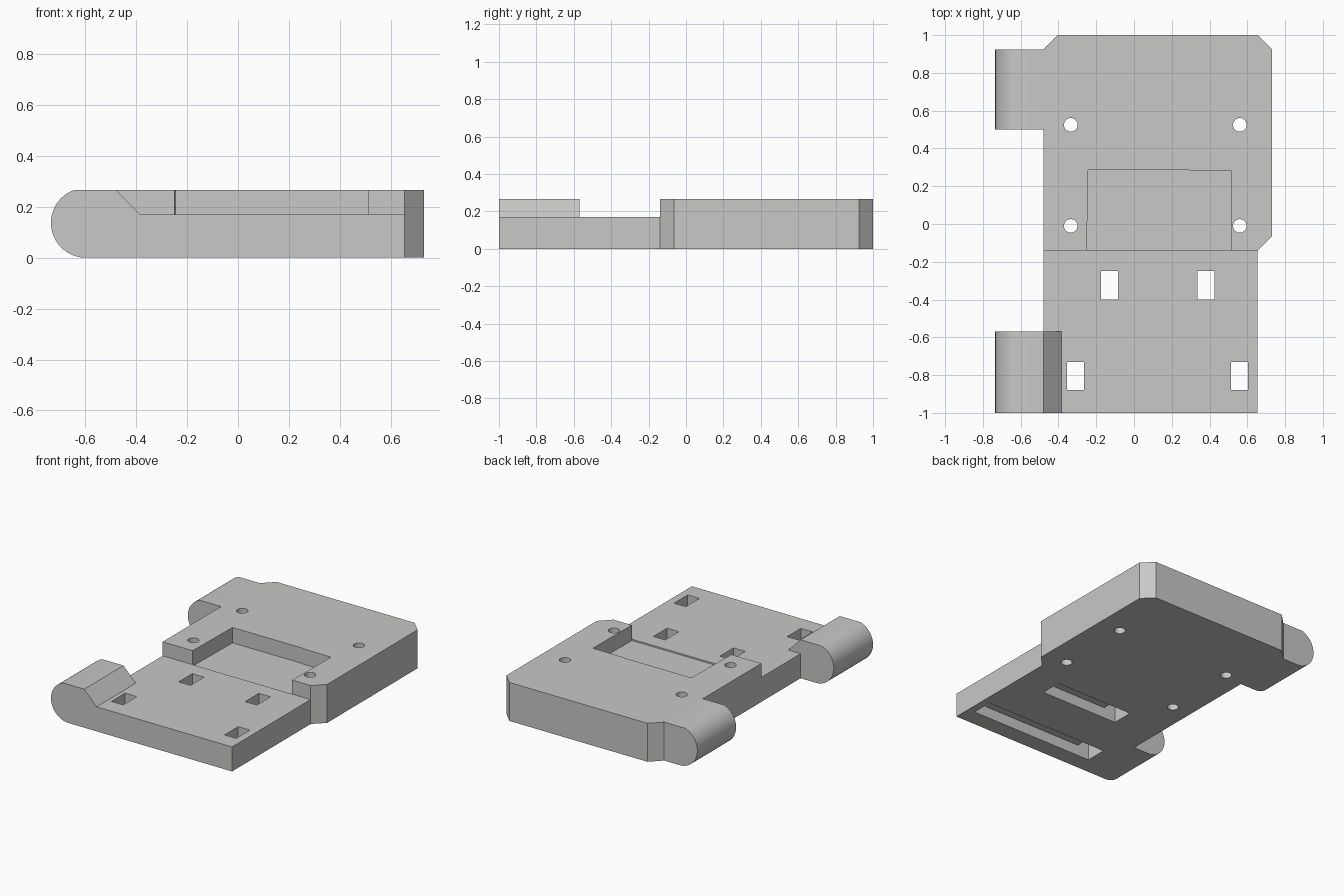
import bpy, bmesh, math
from mathutils import Vector

if "Cube" in bpy.data.objects:
    bpy.data.objects.remove(bpy.data.objects["Cube"])

H = 0.267          # full thickness of the block
DECK = 0.17        # height of the lowered front deck
POCKET = 0.16      # floor height of the rear pocket


def prism(name, points, offset):
    """Solid made by sweeping a closed 3D outline along an offset."""
    bm = bmesh.new()
    face = bm.faces.new([bm.verts.new(p) for p in points])
    new = bmesh.ops.extrude_face_region(bm, geom=[face])["geom"]
    verts = [v for v in new if isinstance(v, bmesh.types.BMVert)]
    bmesh.ops.translate(bm, verts=verts, vec=Vector(offset))
    bmesh.ops.recalc_face_normals(bm, faces=bm.faces)
    mesh = bpy.data.meshes.new(name)
    bm.to_mesh(mesh)
    bm.free()
    obj = bpy.data.objects.new(name, mesh)
    bpy.context.collection.objects.link(obj)
    return obj


def upright(name, outline, z0, z1):
    return prism(name, [(x, y, z0) for x, y in outline], (0, 0, z1 - z0))


def box(name, x0, x1, y0, y1, z0, z1):
    return upright(name, [(x0, y0), (x1, y0), (x1, y1), (x0, y1)], z0, z1)


def combine(target, tool, operation):
    """Apply a boolean and remove the tool object."""
    mod = target.modifiers.new("combine", 'BOOLEAN')
    mod.operation, mod.solver, mod.object = operation, 'EXACT', tool
    bpy.context.view_layer.update()
    graph = bpy.context.evaluated_depsgraph_get()
    mesh = bpy.data.meshes.new_from_object(target.evaluated_get(graph))
    target.modifiers.clear()
    target.data = mesh
    bpy.data.objects.remove(tool)


def lug(name, y0, y1, inner):
    """Round-nosed side lug; inner is the part of its profile inside the body."""
    r, cx = 0.137, -0.598
    top = math.acos((H - r) / r)
    arc = []
    for i in range(33):
        a = math.pi / 2 + top + (math.pi - top) * i / 32
        arc.append((cx + r * math.cos(a), r + r * math.sin(a)))
    return prism(name, [(x, y0, z) for x, z in arc + inner], (0, y1 - y0, 0))


# Body slab with clipped corners
body = upright("mounting_block", [
    (-0.48, -1), (0.655, -1), (0.655, -0.14), (0.73, -0.065),
    (0.73, 0.925), (0.655, 1), (-0.405, 1), (-0.48, 0.925)], 0, H)

# Lowered front deck
combine(body, box("deck_cutter", -0.8, 0.9, -1.2, -0.14, DECK, 0.5), 'DIFFERENCE')

# Open-fronted pocket
combine(body, upright("pocket_cutter", [
    (-0.25, -0.14), (0.513, -0.14), (0.517, 0.281), (0.295, 0.283),
    (0.295, 0.287), (-0.243, 0.287)], POCKET, 0.5), 'DIFFERENCE')

# Side lugs: rear is flush with the top, front ramps down to the deck
combine(body, lug("rear_lug", 0.5, 0.925, [(-0.44, 0), (-0.44, H)]), 'UNION')
combine(body, lug("front_lug", -1, -0.57,
                  [(-0.37, 0), (-0.37, 0.155), (-0.48, H)]), 'UNION')

# Round screw holes
for x in (-0.335, 0.56):
    for y in (-0.01, 0.525):
        ring = [(x + 0.036 * math.cos(i * math.tau / 32),
                 y + 0.036 * math.sin(i * math.tau / 32)) for i in range(32)]
        combine(body, upright("screw_cutter", ring, -0.1, 0.5), 'DIFFERENCE')

# Strap slots, joined in pairs by a channel on the underside
for x0, x1, y0, y1 in ((-0.175, 0.425, -0.40, -0.25),
                       (-0.355, 0.603, -0.88, -0.73)):
    combine(body, box("channel_cutter", x0, x1, y0, y1, -0.1, 0.075), 'DIFFERENCE')
    for a, b in ((x0, x0 + 0.09), (x1 - 0.09, x1)):
        combine(body, box("slot_cutter", a, b, y0, y1, -0.1, 0.5), 'DIFFERENCE')

# Single grey colour
grey = bpy.data.materials.new("grey")
grey.diffuse_color = (0.58, 0.58, 0.57, 1)
grey.use_nodes = True
grey.node_tree.nodes["Principled BSDF"].inputs["Base Color"].default_value = grey.diffuse_color
body.data.materials.clear()
body.data.materials.append(grey)
for poly in body.data.polygons:
    poly.material_index = 0

# Smooth the round parts and keep the edges crisp
bpy.context.view_layer.objects.active = body
body.select_set(True)
bpy.ops.object.shade_smooth_by_angle(angle=math.radians(25))
